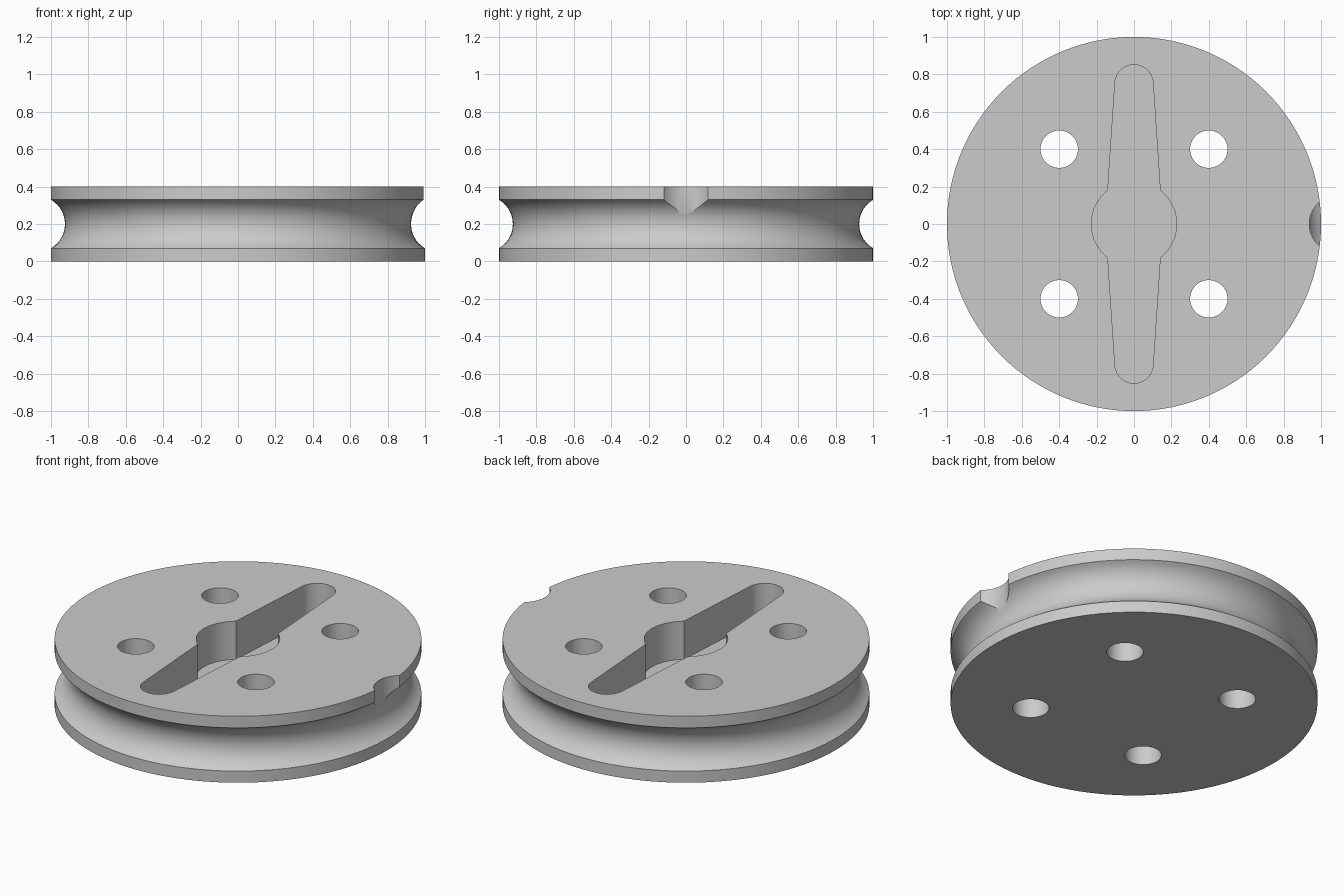
import bpy, bmesh
from math import sin, cos, pi, asin, atan2, radians

if "Cube" in bpy.data.objects:
    bpy.data.objects.remove(bpy.data.objects["Cube"])

grey = bpy.data.materials.new("light_grey")
grey.diffuse_color = (0.6, 0.6, 0.6, 1)
grey.use_nodes = True
grey.node_tree.nodes["Principled BSDF"].inputs["Base Color"].default_value = grey.diffuse_color


def add_object(name, bm):
    bmesh.ops.recalc_face_normals(bm, faces=bm.faces)
    mesh = bpy.data.meshes.new(name)
    bm.to_mesh(mesh)
    bm.free()
    mesh.materials.append(grey)
    ob = bpy.data.objects.new(name, mesh)
    bpy.context.collection.objects.link(ob)
    return ob


def prism(name, outline, z0, z1):
    """Extrude a closed xy outline from z0 to z1."""
    bm = bmesh.new()
    face = bm.faces.new([bm.verts.new((x, y, z0)) for x, y in outline])
    ext = bmesh.ops.extrude_face_region(bm, geom=[face])
    top = [v for v in ext["geom"] if isinstance(v, bmesh.types.BMVert)]
    bmesh.ops.translate(bm, verts=top, vec=(0, 0, z1 - z0))
    return add_object(name, bm)


def arc(cx, cy, r, a0, a1, n):
    return [(cx + r * cos(a0 + (a1 - a0) * i / n),
             cy + r * sin(a0 + (a1 - a0) * i / n)) for i in range(n + 1)]


# Wheel: turned profile with a round rope groove in the rim
SEG, H, HALF, GR, GC = 128, 0.4, 0.13, 0.15, 1.075
a = asin(HALF / GR)
groove = arc(GC, H / 2, GR, pi + a, pi - a, 14)
groove[0], groove[-1] = (1, H / 2 - HALF), (1, H / 2 + HALF)
profile = [(1, 0)] + groove + [(1, H)]
bm = bmesh.new()
rings = [[bm.verts.new((r * cos(2 * pi * i / SEG), r * sin(2 * pi * i / SEG), z))
          for i in range(SEG)] for r, z in profile]
for lo, hi in zip(rings, rings[1:]):
    for i in range(SEG):
        j = (i + 1) % SEG
        bm.faces.new((lo[i], lo[j], hi[j], hi[i]))
bm.faces.new(rings[0])
bm.faces.new(rings[-1])
wheel = add_object("pulley_wheel", bm)

# Pocket for the two-armed horn: hub circle with tapered, rounded arms
b = atan2(0.18, 0.14)
half = (arc(0, 0, 0.228, -b, b, 16)
        + arc(0, 0.75, 0.102, 0.05, pi - 0.05, 18))
outline = half + [(-x, -y) for x, y in half]
cutters = [prism("horn_pocket_cutter", outline, H - 0.23, H + 0.1)]

# Four through holes
for x in (-0.4, 0.4):
    for y in (-0.4, 0.4):
        cutters.append(prism("hole_cutter", arc(x, y, 0.1, 0, 2 * pi, 48)[:-1], -0.1, H + 0.1))

# Rope notch in the upper flange
cutters.append(prism("notch_cutter", arc(1.09, 0, 0.153, 0, 2 * pi, 48)[:-1], H / 2, H + 0.1))

# Cut and clean up
bpy.context.view_layer.objects.active = wheel
wheel.select_set(True)
for cutter in cutters:
    mod = wheel.modifiers.new("cut", 'BOOLEAN')
    mod.operation = 'DIFFERENCE'
    mod.solver = 'EXACT'
    mod.object = cutter
    bpy.ops.object.modifier_apply(modifier=mod.name)
    bpy.data.objects.remove(cutter)
bpy.ops.object.shade_smooth_by_angle(angle=radians(30))
